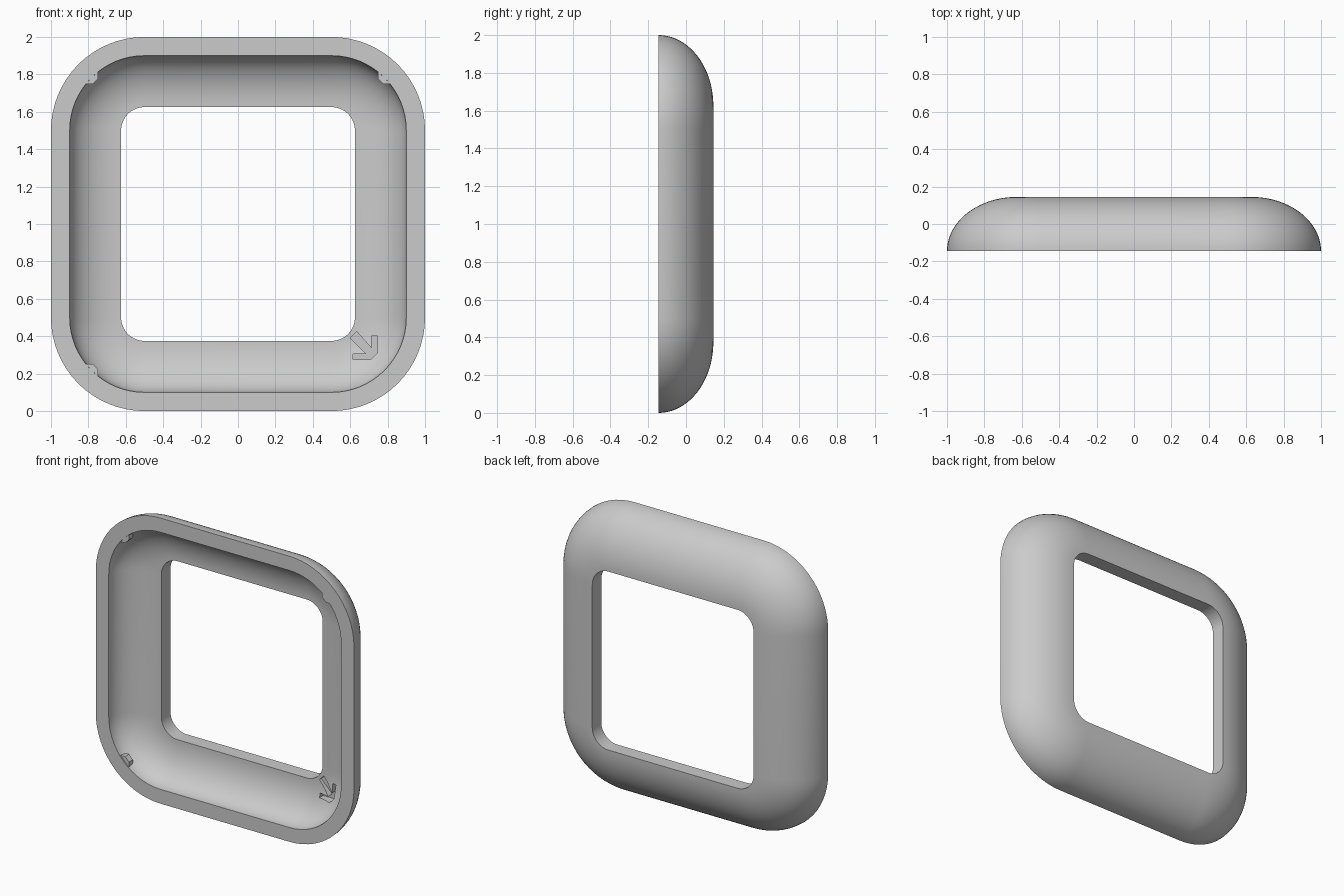
import bpy, bmesh
from math import sin, cos, pi

if "Cube" in bpy.data.objects:
    bpy.data.objects.remove(bpy.data.objects["Cube"])

grey = bpy.data.materials.new("plain_grey")
grey.use_nodes = True
grey.diffuse_color = (0.6, 0.6, 0.6, 1)
grey.node_tree.nodes["Principled BSDF"].inputs["Base Color"].default_value = grey.diffuse_color

FRONT = -0.145   # plane of the flat rim
CORNER = 0.5     # offset of every corner centre from the middle


def finish(name, bm):
    bmesh.ops.recalc_face_normals(bm, faces=bm.faces)
    mesh = bpy.data.meshes.new(name)
    bm.to_mesh(mesh)
    bm.free()
    mesh.materials.append(grey)
    obj = bpy.data.objects.new(name, mesh)
    bpy.context.collection.objects.link(obj)
    return obj


def select_only(obj):
    bpy.ops.object.select_all(action="DESELECT")
    obj.select_set(True)
    bpy.context.view_layer.objects.active = obj


def rounded_ring(bm, radius, y, steps=16):
    """Rounded square loop around the window."""
    loop = []
    for q, (sx, sz) in enumerate([(1, 1), (-1, 1), (-1, -1), (1, -1)]):
        for i in range(steps + 1):
            a = (q + i / steps) * pi / 2
            loop.append(bm.verts.new((sx * CORNER + radius * cos(a), y,
                                      1 + sz * CORNER + radius * sin(a))))
    return loop


def prism(name, outline, y0, y1):
    """Extrude an x, z outline from y0 to y1."""
    bm = bmesh.new()
    face = bm.faces.new([bm.verts.new((x, y0, z)) for x, z in outline])
    out = bmesh.ops.extrude_face_region(bm, geom=[face])
    moved = [v for v in out["geom"] if isinstance(v, bmesh.types.BMVert)]
    bmesh.ops.translate(bm, verts=moved, vec=(0, y1 - y0, 0))
    return finish(name, bm)


# Frame shell: elliptical outside and inside arcs swept round the window
WINDOW, STEPS = 0.125, 20
arc = [i / STEPS * pi / 2 for i in range(STEPS + 1)]
section = [(WINDOW + 0.375 * cos(t), FRONT + 0.29 * sin(t)) for t in arc]
section += [(WINDOW + 0.275 * cos(t), FRONT + 0.19 * sin(t)) for t in reversed(arc)]
bm = bmesh.new()
rings = [rounded_ring(bm, r, y) for r, y in section]
for a, b in zip(rings, rings[1:] + rings[:1]):
    n = len(a)
    for i in range(n):
        j = (i + 1) % n
        bm.faces.new((a[i], a[j], b[j], b[i]))
frame = finish("frame_shell", bm)

# Arrow engraved in the lower corner of the inside
arrow = [(0.635, 0.425), (0.715, 0.335), (0.715, 0.40), (0.745, 0.40), (0.745, 0.31),
         (0.71, 0.275), (0.615, 0.275), (0.615, 0.305), (0.685, 0.305), (0.60, 0.39)]
cutter = prism("arrow_cutter", arrow, -0.2, 0.065)
cutter.hide_render = True
cut = frame.modifiers.new("engrave", "BOOLEAN")
cut.operation = "DIFFERENCE"
cut.solver = "EXACT"
cut.object = cutter
select_only(frame)
bpy.ops.object.modifier_apply(modifier=cut.name)
bpy.data.objects.remove(cutter)
bpy.ops.object.shade_smooth_by_angle(angle=pi / 6)

# Small retaining tabs in the other three inner corners
tab = [(0.248, 0.278), (0.278, 0.248), (0.32, 0.248), (0.32, 0.32), (0.248, 0.32)]
for name, sx, sz in [("upper_left_tab", 1, 1), ("upper_right_tab", -1, 1),
                     ("lower_right_tab", -1, -1)]:
    prism(name, [(sx * (CORNER + x), 1 + sz * (CORNER + z)) for x, z in tab], -0.138, -0.095)
